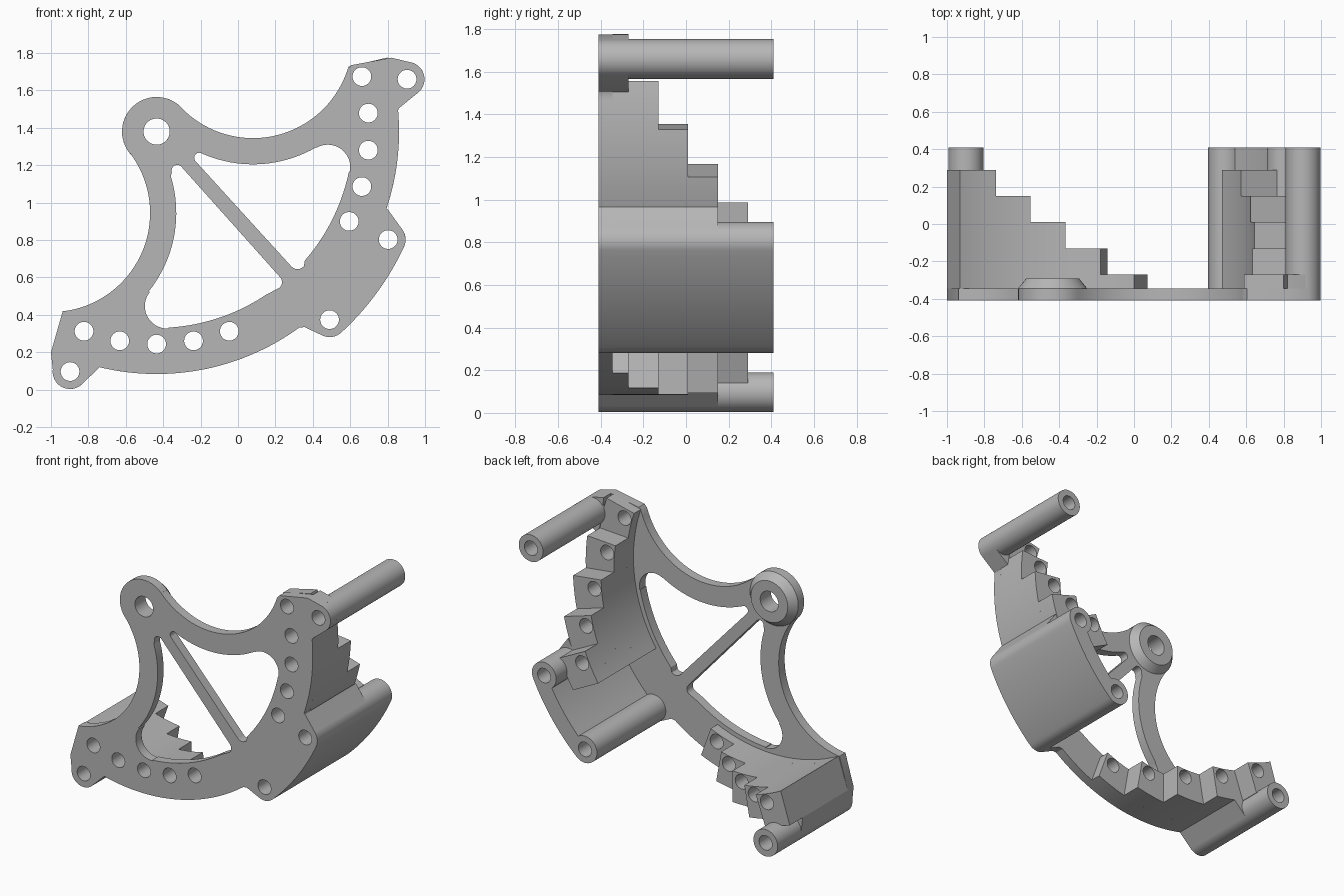
import bpy, bmesh, math
from mathutils import Vector

if "Cube" in bpy.data.objects:
    bpy.data.objects.remove(bpy.data.objects["Cube"], do_unlink=True)

grey = bpy.data.materials.new("light_grey")
grey.use_nodes = True
COLOUR = (0.47, 0.47, 0.47, 1)
grey.diffuse_color = COLOUR
grey.node_tree.nodes["Principled BSDF"].inputs["Base Color"].default_value = COLOUR

HUB = (-0.435, 1.38)
FRONT, PLATE, BACK = -0.41, -0.345, 0.41
R_IN, R_OUT, R_GUARD = 1.08, 1.296, 1.459   # rim wall and guard radii about the hub
BORE, POST = 0.05, 0.093


def arc(c, r, a0, a1):
    """Points of an arc in the x-z plane, angles in degrees."""
    n = max(2, int(abs(a1 - a0) * max(r, 0.25) / 2) + 4)
    return [(c[0] + r * math.cos(math.radians(a0 + (a1 - a0) * i / n)),
             c[1] + r * math.sin(math.radians(a0 + (a1 - a0) * i / n))) for i in range(n + 1)]


def polar(r, a):
    return (HUB[0] + r * math.cos(math.radians(a)), HUB[1] + r * math.sin(math.radians(a)))


def circle(c, r):
    return arc(c, r, 0, 360)[:-1]


def finish(obj):
    bm = bmesh.new()
    bm.from_mesh(obj.data)
    bmesh.ops.remove_doubles(bm, verts=bm.verts, dist=0.0002)
    bmesh.ops.recalc_face_normals(bm, faces=bm.faces)
    bm.to_mesh(obj.data)
    bm.free()
    obj.data.materials.clear()
    obj.data.materials.append(grey)
    bpy.ops.object.select_all(action='DESELECT')
    obj.select_set(True)
    bpy.context.view_layer.objects.active = obj
    bpy.ops.object.shade_smooth_by_angle(angle=math.radians(25))


def prism(name, outline, holes, y0, y1):
    """Filled profile with holes, extruded from y0 to y1."""
    curve = bpy.data.curves.new(name, 'CURVE')
    curve.dimensions = '2D'
    curve.fill_mode = 'BOTH'
    curve.extrude = (y1 - y0) / 2
    for loop in [outline] + holes:
        pts = [p for i, p in enumerate(loop)
               if (Vector(p) - Vector(loop[i - 1])).length > 0.001]
        spline = curve.splines.new('POLY')
        spline.points.add(len(pts) - 1)
        for sp, (x, z) in zip(spline.points, pts):
            sp.co = (x, z, 0, 1)
        spline.use_cyclic_u = True
    obj = bpy.data.objects.new(name, curve)
    bpy.context.collection.objects.link(obj)
    obj.rotation_euler = (math.pi / 2, 0, 0)
    obj.location = (0, (y0 + y1) / 2, 0)
    bpy.ops.object.select_all(action='DESELECT')
    obj.select_set(True)
    bpy.context.view_layer.objects.active = obj
    bpy.ops.object.convert(target='MESH')
    obj = bpy.context.view_layer.objects.active
    finish(obj)
    return obj


# Key positions
post_top, post_low = (0.904, 1.66), (-0.898, 0.097)
post_c, post_d = polar(1.366, -25), polar(1.366, -47.4)
side_angles = [15, 5, -5, -15, -25]
base_angles = [-70, -80, -90, -100, -110]
step_depths = [-0.27, -0.13, 0.01, 0.15, 0.29]


def step_holes(angles):
    return [circle(polar(1.136, a), BORE) for a in angles]


# Front plate
outline = (arc(HUB, 0.185, 217.6, 44)
           + arc((0.08, 1.877), 0.532, 224, 342)
           + [(0.605, 1.735), (0.82, 1.775)]
           + arc(post_top, POST, 70, -50)
           + [(0.86, 1.505)] + arc(HUB, R_OUT, 5, -18.6) + [(0.80, 0.965)]
           + arc(post_c, POST, 41, -25)
           + arc(HUB, R_GUARD, -25, -47.4)
           + arc(post_d, POST, -47.4, -111)
           + [(0.355, 0.335)] + arc(HUB, R_OUT, -54, -103.6)
           + arc(post_low, POST, -43, -187)
           + [(-1.0, 0.2), (-0.937, 0.42)]
           + arc((-1.0, 0.945), 0.53, -80, 37.6))
upper_window = (arc((0.08, 1.877), 0.672, 247, 300)
                + arc((0.48, 1.19), 0.12, 120, -11.7)
                + arc(HUB, 1.05, -11.7, -41)
                + arc((0.318, 0.69), 0.045, -41, -139)
                + arc((-0.207, 1.24), 0.027, 221, 66))
lower_window = (arc((-1.0, 0.945), 0.67, 17, -38.6)
                + arc((-0.378, 0.447), 0.12, 141, 273.5)
                + arc(HUB, 1.05, -86.5, -56)
                + arc((0.195, 0.575), 0.04, -52, 41)
                + arc((-0.325, 1.172), 0.03, 41, 196))
bores = [circle(p, BORE) for p in (post_top, post_low, post_c, post_d)]
prism("front_plate", outline,
      [upper_window, lower_window, circle(HUB, 0.07)] + bores
      + step_holes(side_angles + base_angles), FRONT, PLATE)

# Stepped rim walls, one layer per step
floor = PLATE
for i, depth in enumerate(step_depths):
    a, b = side_angles[i], base_angles[i]
    side = arc(HUB, R_IN, a + 3.7, -33) + arc(HUB, R_OUT, -32, a + 2.8)
    prism(f"side_step_{i + 1}", side, step_holes(side_angles[i:]), floor, depth)
    base = (arc(HUB, R_IN, b + 3.7, -117.3) + [(-1.0, 0.2)]
            + arc(HUB, R_OUT, -112, b + 3.1))
    prism(f"base_step_{i + 1}", base, step_holes(base_angles[i:]), floor, depth)
    floor = depth

# Webs joining the posts to the walls
prism("top_web", [(0.82, 1.775)] + arc(post_top, POST, 70, -50) + [(0.86, 1.505)],
      [bores[0]], PLATE, -0.27)
prism("lower_web", arc(post_low, POST, -43, -187) + [(-1.0, 0.2), (-0.74, 0.12)],
      [bores[1]], PLATE, 0.15)
prism("middle_web", [(0.80, 0.965)] + arc(post_c, POST, 41, -170),
      [bores[2]], PLATE, 0.15)

# Free-standing tubular posts
prism("top_post", circle(post_top, POST), [bores[0]], PLATE, BACK)
prism("lower_post", circle(post_low, POST), [bores[1]], PLATE, BACK)

# Curved guard with a post at each end
guard = (arc(HUB, R_GUARD, -25, -47.4)
         + arc(post_d, POST, -47.4, -302.5)
         + arc(HUB, 1.345, -43.6, -28.8)
         + arc(post_c, POST, -128, -385))
prism("guard", guard, [bores[2], bores[3]], PLATE, BACK)

# Chamfered boss behind the hub, turned from a short profile
bm = bmesh.new()
N = 64
profile = [(0.07, PLATE), (0.185, PLATE), (0.142, -0.292), (0.07, -0.292)]
rings = [[bm.verts.new((x, y, z)) for x, z in
          [(HUB[0] + r * math.cos(2 * math.pi * k / N),
            HUB[1] + r * math.sin(2 * math.pi * k / N)) for k in range(N)]]
         for r, y in profile]
for j in range(4):
    p, q = rings[j], rings[(j + 1) % 4]
    for k in range(N):
        bm.faces.new((p[k], p[(k + 1) % N], q[(k + 1) % N], q[k]))
mesh = bpy.data.meshes.new("hub_boss")
bm.to_mesh(mesh)
bm.free()
boss = bpy.data.objects.new("hub_boss", mesh)
bpy.context.collection.objects.link(boss)
finish(boss)
